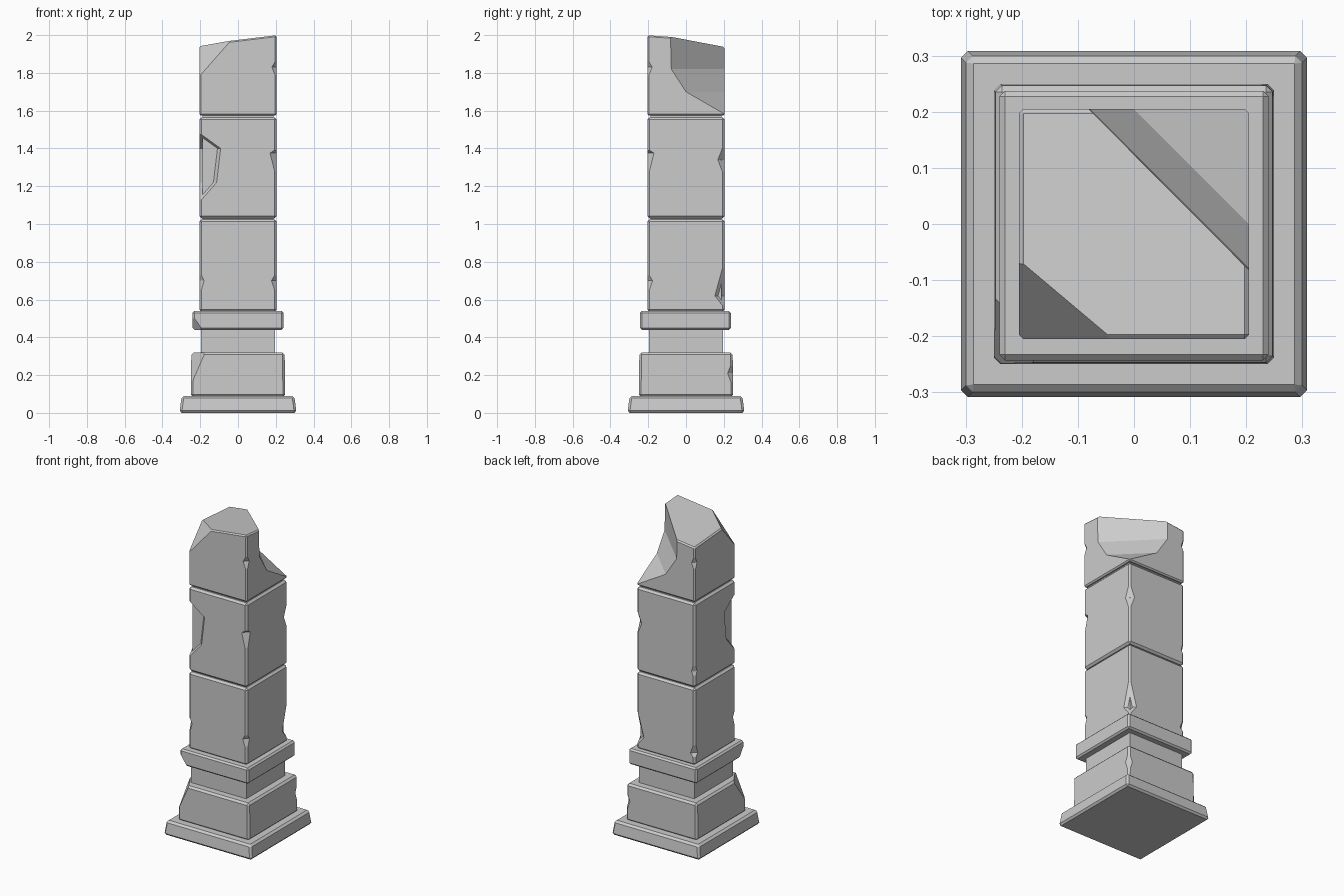
import bpy
import bmesh
from mathutils import Vector

cube = bpy.data.objects.get("Cube")
if cube:
    bpy.data.objects.remove(cube, do_unlink=True)

stone = bpy.data.materials.new("grey_stone")
stone.use_nodes = True
COLOUR = (0.6, 0.6, 0.6, 1)
stone.diffuse_color = COLOUR
stone.node_tree.nodes["Principled BSDF"].inputs["Base Color"].default_value = COLOUR


def make_object(name, bm):
    bmesh.ops.recalc_face_normals(bm, faces=bm.faces)
    mesh = bpy.data.meshes.new(name)
    bm.to_mesh(mesh)
    bm.free()
    mesh.materials.append(stone)
    obj = bpy.data.objects.new(name, mesh)
    bpy.context.collection.objects.link(obj)
    return obj


def block(name, half, low, high, bevel, top_half=None, slope=(0, 0), y=0):
    """Square stone with chamfered edges, optional taper and sloping top."""
    top_half = top_half or half
    bm = bmesh.new()
    bmesh.ops.create_cube(bm, size=2)
    for v in bm.verts:
        top = v.co.z > 0
        size = top_half if top else half
        v.co.x *= size
        v.co.y *= size
        v.co.z = high + slope[0] * (v.co.x - half) + slope[1] * (v.co.y + half) if top else low
        v.co.y += y
    if bevel:
        bmesh.ops.bevel(bm, geom=bm.edges[:], offset=bevel, segments=1, affect='EDGES')
    return make_object(name, bm)


def chip(obj, half, sx, sy, profile, skew=0):
    """Break a vertical corner: profile is (depth from corner, height)."""
    out = Vector((sx, sy + skew * sx, 0)).normalized()
    along = Vector((-out.y, out.x, 0))
    corner = Vector((sx * half, sy * half, 0))
    points = [(-0.2, profile[0][1])] + profile + [(-0.2, profile[-1][1])]
    bm = bmesh.new()
    face = bm.faces.new([bm.verts.new(corner - out * d - along * 0.6 + Vector((0, 0, z)))
                         for d, z in points])
    sweep = bmesh.ops.extrude_face_region(bm, geom=[face])["geom"]
    bmesh.ops.translate(bm, vec=along * 1.2,
                        verts=[g for g in sweep if isinstance(g, bmesh.types.BMVert)])
    cutter = make_object("chip_cutter", bm)
    cutter.hide_render = True
    mod = obj.modifiers.new("chip", 'BOOLEAN')
    mod.operation = 'DIFFERENCE'
    mod.solver = 'EXACT'
    mod.object = cutter
    bpy.context.view_layer.objects.active = obj
    bpy.ops.object.modifier_apply(modifier=mod.name)
    bpy.data.objects.remove(cutter, do_unlink=True)


def nick(obj, half, sx, sy, low, mid, high, depth):
    chip(obj, half, sx, sy, [(-0.002, low), (depth, mid), (-0.002, high)])


# Stepped base
block("base_slab", 0.31, 0, 0.09, 0.012, top_half=0.298)
plinth = block("plinth", 0.25, 0.085, 0.32, 0.012, top_half=0.247)
chip(plinth, 0.25, -1, -1, [(-0.01, 0.12), (0.075, 0.34)], skew=-0.4)
nick(plinth, 0.25, 1, 1, 0.12, 0.21, 0.30, 0.022)

# Neck and collar
block("neck", 0.195, 0.31, 0.45, 0)
collar = block("collar", 0.24, 0.44, 0.54, 0.01, y=-0.003)
chip(collar, 0.24, -1, -1, [(0.045, 0.42), (-0.005, 0.52)])

# Inner core seen in the joints between shaft stones
block("shaft_core", 0.188, 0.5, 1.59, 0)

# Shaft stones
H = 0.205
lower = block("lower_shaft_stone", H, 0.535, 1.025, 0.012)
nick(lower, H, 1, 1, 0.55, 0.62, 0.82, 0.037)
nick(lower, H, 1, -1, 0.61, 0.70, 0.75, 0.02)
nick(lower, H, -1, -1, 0.60, 0.70, 0.76, 0.018)
nick(lower, H, -1, 1, 0.57, 0.61, 0.70, 0.022)

middle = block("middle_shaft_stone", H, 1.03, 1.565, 0.012)
chip(middle, H, -1, -1, [(-0.003, 1.11), (0.065, 1.22), (0.08, 1.40), (-0.003, 1.485)])
nick(middle, H, 1, -1, 1.22, 1.375, 1.40, 0.025)
nick(middle, H, 1, 1, 1.24, 1.34, 1.44, 0.026)
nick(middle, H, -1, 1, 1.07, 1.13, 1.22, 0.016)

# Broken top stone
top = block("broken_top_stone", H, 1.575, 2.0, 0.008, slope=(0.12, -0.07))
chip(top, H, 1, 1, [(-0.02, 1.565), (0.145, 1.70), (0.20, 1.82), (0.205, 2.1)])
chip(top, H, -1, -1, [(-0.03, 1.733), (0.18, 2.07)])
nick(top, H, 1, -1, 1.76, 1.83, 1.88, 0.018)
nick(top, H, -1, 1, 1.76, 1.82, 1.88, 0.016)
